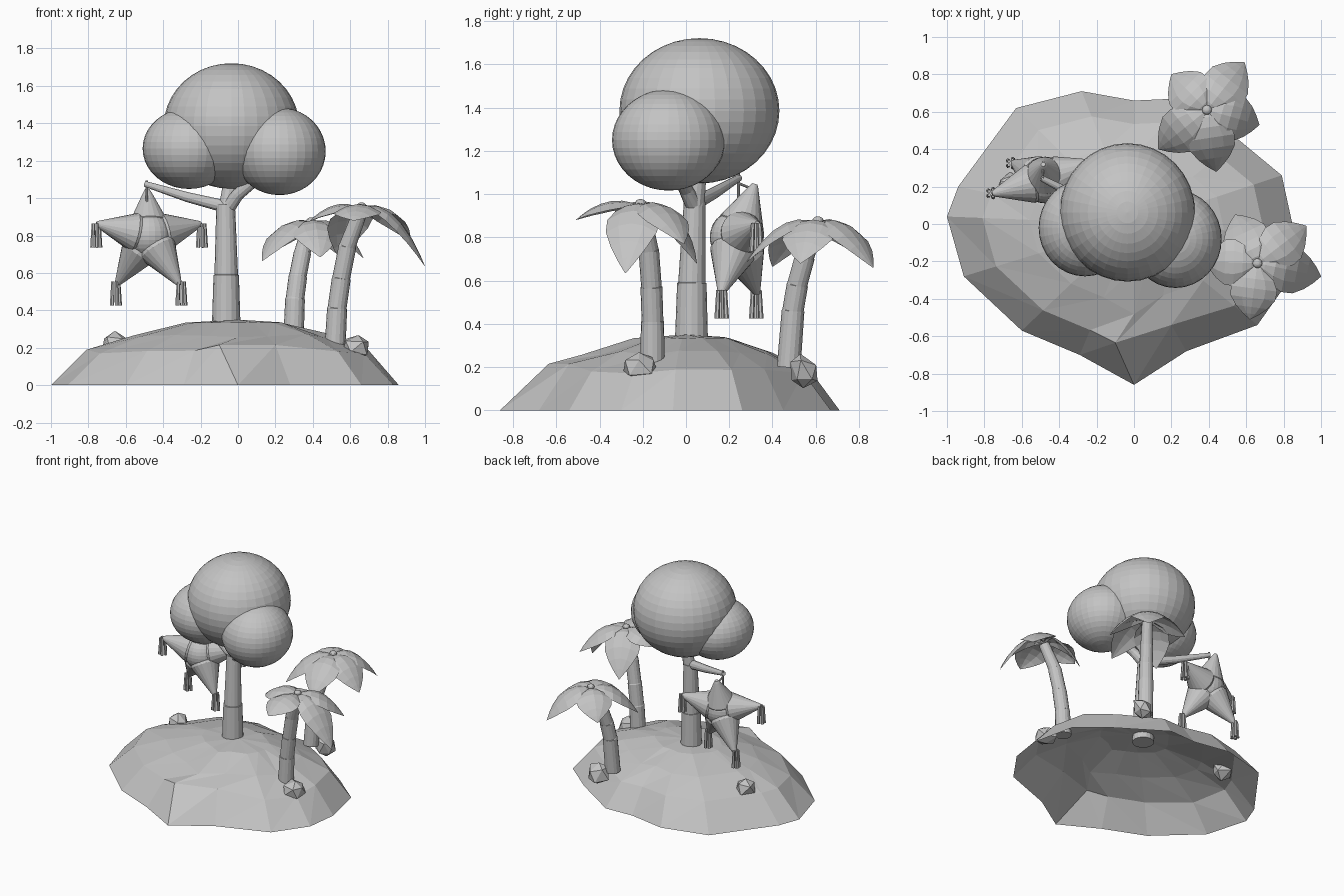
import bpy, bmesh, math, random
from mathutils import Vector, Matrix

if "Cube" in bpy.data.objects:
    bpy.data.objects.remove(bpy.data.objects["Cube"])
random.seed(4)

# the whole model is one plain grey
GREY = bpy.data.materials.new("plain_grey")
GREY.diffuse_color = (0.55, 0.55, 0.55, 1)
GREY.use_nodes = True
GREY.node_tree.nodes["Principled BSDF"].inputs["Base Color"].default_value = GREY.diffuse_color

def finish(name, bm):
    me = bpy.data.meshes.new(name)
    bmesh.ops.recalc_face_normals(bm, faces=bm.faces[:])
    bm.to_mesh(me)
    bm.free()
    me.materials.append(GREY)
    ob = bpy.data.objects.new(name, me)
    bpy.context.collection.objects.link(ob)
    return ob

def tube(bm, pts, radii, n=16):
    """Round tube through points, one radius per point, capped."""
    pts = [Vector(p) for p in pts]
    rings = []
    for i, p in enumerate(pts):
        d = pts[min(i + 1, len(pts) - 1)] - pts[max(i - 1, 0)]
        q = Vector((0, 0, 1)).rotation_difference(d)
        rings.append([bm.verts.new(p + q @ Vector((radii[i] * math.cos(a), radii[i] * math.sin(a), 0)))
                      for a in (2 * math.pi * k / n for k in range(n))])
    for a, b in zip(rings, rings[1:]):
        for k in range(n):
            bm.faces.new((a[k], a[(k + 1) % n], b[(k + 1) % n], b[k]))
    bm.faces.new(rings[0][::-1])
    bm.faces.new(rings[-1])

def ball(bm, c, r, u=32, v=20):
    M = Matrix.Translation(c) @ Matrix.Diagonal((*r, 1))
    bmesh.ops.create_uvsphere(bm, u_segments=u, v_segments=v, radius=1, matrix=M)

# island: open faceted dome
rim = [(.86, -.06), (.79, .26), (.56, .45), (.22, .67), (0, .66), (-.28, .71), (-.63, .62), (-.94, .2),
       (-1, .04), (-.91, -.28), (-.6, -.57), (-.29, -.70), (0, -.86), (.28, -.68), (.66, -.54), (.83, -.3)]
bm = bmesh.new()
rings = []
for f, z, j in ((1, 0, 0), (.81, .18, .012), (.56, .265, .012), (.28, .335, .004)):
    rings.append([bm.verts.new((x * f, y * f, z + random.uniform(-j, j))) for x, y in rim])
rings[1][12].co = (-.1, -.635, .215)
rings[1][13].co = (.2, -.54, .215)
for a, b in zip(rings, rings[1:]):
    for k in range(16):
        l = (k + 1) % 16
        bm.faces.new((a[k], a[l], b[l]))
        bm.faces.new((a[k], b[l], b[k]))
top = bm.verts.new((0, 0, .35))
for k in range(16):
    bm.faces.new((rings[3][k], rings[3][(k + 1) % 16], top))
finish("island", bm)

# big tree trunk with branches
bm = bmesh.new()
tube(bm, [(-.063, .025, .30), (-.063, .027, .588), (-.063, .027, .59), (-.066, .04, .965)],
     [.077, .068, .063, .05])
tube(bm, [(-.07, .035, .955), (-.27, .13, 1.005), (-.495, .245, 1.075)], [.034, .027, .016], 12)
tube(bm, [(-.06, .04, .94), (.0, .0, 1.02), (.12, -.05, 1.12)], [.04, .033, .03], 12)
tube(bm, [(-.06, .04, .94), (-.04, .06, 1.1)], [.045, .035], 12)
finish("tree_trunk", bm)

# big tree foliage
for name, c, r in (("canopy_top", (-.035, .062, 1.385), (.362, .37, .336)),
                   ("canopy_left", (-.262, -.02, 1.265), (.248, .26, .216)),
                   ("canopy_right", (.222, -.08, 1.25), (.247, .262, .234))):
    bm = bmesh.new()
    ball(bm, c, r)
    finish(name, bm)

# hanging star: cone arms around a round body
centre = Vector((-.475, .235, .80))
tips = [(-.485, .315, 1.035), (-.745, .165, .86), (-.21, .325, .86), (-.64, .325, .55), (-.32, .165, .55)]
bm = bmesh.new()
ball(bm, centre, (.125, .125, .125), 24, 16)
for t in tips:
    t = Vector(t)
    tube(bm, [centre, centre.lerp(t, .3), t, centre.lerp(t, 1.05)], [.085, .105, .02, .012], 20)
finish("star_body", bm)

# tassels under four tips
bm = bmesh.new()
for t in tips[1:]:
    out = Vector((.015 if t[0] > -.475 else -.015, 0, .005))
    for k in range(5):
        a = 2 * math.pi * k / 5
        d = Vector((math.cos(a), math.sin(a), 0))
        tube(bm, [Vector(t) + out + d * .017, Vector(t) + out + d * .023 - Vector((0, 0, .13))], [.009, .012], 6)
finish("star_tassels", bm)

# rope from branch to star
bm = bmesh.new()
tube(bm, [(-.487, .243, 1.095), (-.487, .243, .94)], [.007, .007], 8)
tube(bm, [(-.487, .243, 1.05), (-.487, .315, 1.02)], [.006, .006], 8)
finish("rope", bm)

def palm(tag, path, radii, crown, leaf_tips):
    # stepped trunk
    bm = bmesh.new()
    pts, rad = [], []
    for i, (p, r) in enumerate(zip(path, radii)):
        p = Vector(p)
        if 0 < i < len(path) - 1:
            pts += [p, p + Vector((0, 0, .003))]
            rad += [r * 1.03, r * .97]
        else:
            pts.append(p)
            rad.append(r)
    tube(bm, pts, rad)
    finish(tag + "_trunk", bm)
    # arched pointed leaves with a rounded cross-section
    bm = bmesh.new()
    c = Vector(crown)
    us = (0, .12, .28, .45, .62, .78, .9, 1)
    ws = (.012, .05, .1, .125, .12, .085, .045, .002)
    for t in leaf_tips:
        t = Vector(t)
        side = (t - c).cross(Vector((0, 0, 1))).normalized()
        bulge = .035 + .27 * (c.z - t.z)
        rows = []
        for u, w in zip(us, ws):
            p = c.lerp(t, u) + Vector((0, 0, bulge * 4 * u * (1 - u)))
            rows.append([bm.verts.new(p + side * w * s - Vector((0, 0, w * .35 * s * s)))
                         for s in (-1, -.5, 0, .5, 1)])
        for a, b in zip(rows, rows[1:]):
            for k in range(4):
                bm.faces.new((a[k], a[k + 1], b[k + 1], b[k]))
    finish(tag + "_leaves", bm)
    # crown nub
    bm = bmesh.new()
    ball(bm, c + Vector((0, 0, .012)), (.026, .026, .02), 12, 8)
    finish(tag + "_crown", bm)

palm("front_palm",
     [(.52, -.155, .22), (.53, -.155, .41), (.552, -.16, .57), (.585, -.172, .74), (.655, -.205, .93)],
     [.056, .052, .049, .046, .038], (.66, -.21, .945),
     [(1.0, -.28, .635), (.92, -.01, .77), (.54, .05, .68), (.38, -.2, .875), (.62, -.51, .88)])
palm("back_palm",
     [(.295, .475, .2), (.305, .495, .46), (.32, .515, .58), (.345, .55, .71), (.385, .605, .86)],
     [.055, .051, .048, .045, .038], (.39, .61, .865),
     [(.13, .40, .665), (.44, .28, .685), (.67, .53, .68), (.59, .865, .66), (.2, .8, .72)])

# rocks
for name, c, r in (("left_rock", (-.65, .2, .215), (.08, .075, .075)),
                   ("right_rock", (.635, -.21, .205), (.075, .08, .07)),
                   ("back_rock", (.37, .54, .18), (.075, .065, .085))):
    bm = bmesh.new()
    M = Matrix.Translation(c) @ Matrix.Diagonal((*r, 1))
    bmesh.ops.create_icosphere(bm, subdivisions=1, radius=1.05, matrix=M)
    for v in bm.verts:
        v.co += Vector([random.uniform(-.012, .012) for _ in range(3)])
    finish(name, bm)
